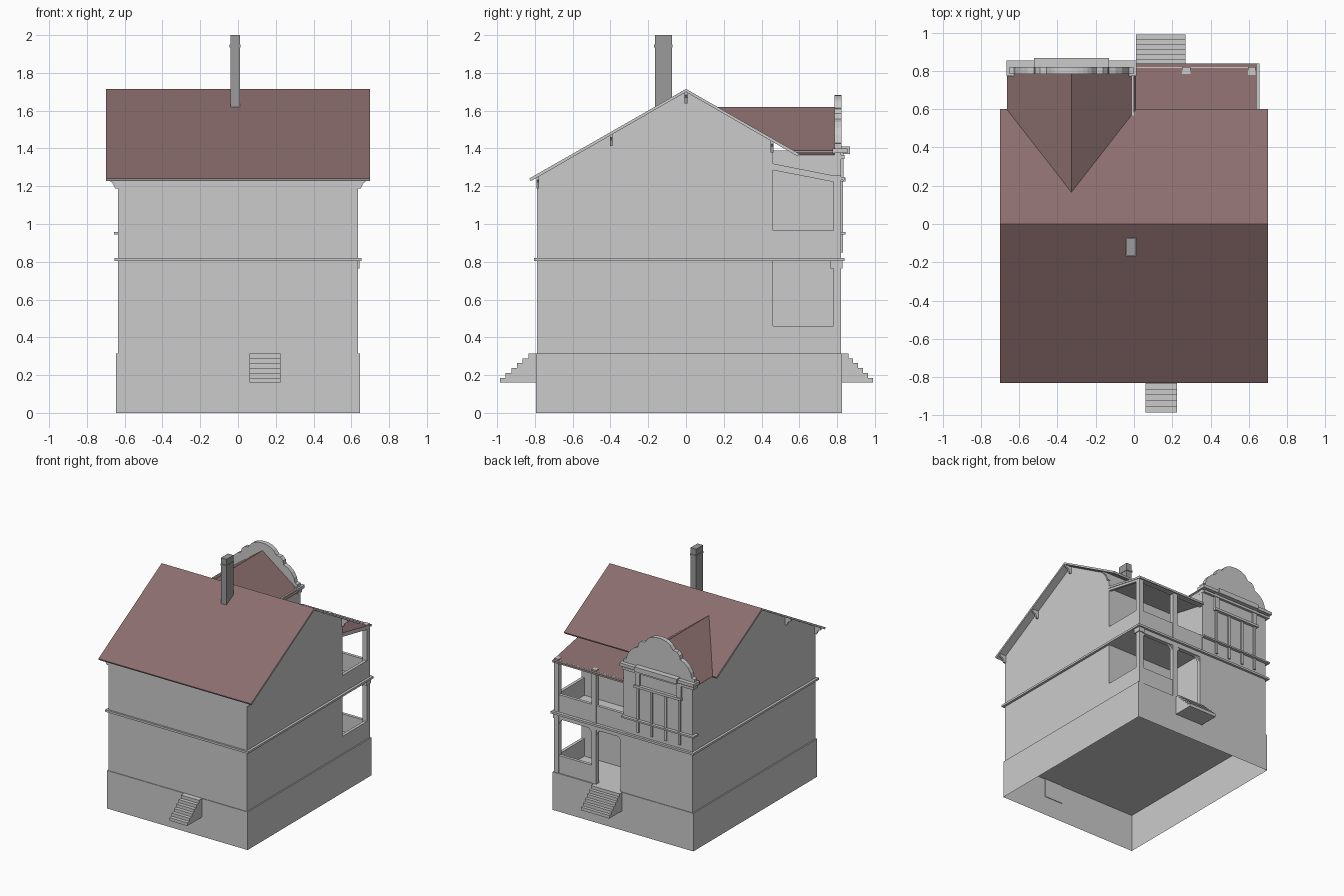
import bpy, bmesh, math

cube = bpy.data.objects.get("Cube")
if cube:
    bpy.data.objects.remove(cube, do_unlink=True)


def material(name, rgb):
    m = bpy.data.materials.new(name)
    m.use_nodes = True
    m.diffuse_color = (*rgb, 1)
    m.node_tree.nodes["Principled BSDF"].inputs["Base Color"].default_value = (*rgb, 1)
    return m


WALL = material("pale grey plaster", (0.60, 0.60, 0.60))
BRICK = material("chimney grey", (0.33, 0.33, 0.33))
ROOF = material("red brown roofing", (0.26, 0.155, 0.155))


def add(name, verts, faces, *mats):
    mesh = bpy.data.meshes.new(name)
    mesh.from_pydata(verts, [], faces)
    for m in mats:
        mesh.materials.append(m)
    ob = bpy.data.objects.new(name, mesh)
    bpy.context.collection.objects.link(ob)
    return ob


def prism(name, pts, axis, a, b, mat=WALL):
    """Extrude a 2D outline along an axis from a to b."""
    def place(p, t):
        return {"x": (t, *p), "y": (p[0], t, p[1]), "z": (*p, t)}[axis]
    n = len(pts)
    verts = [place(p, t) for t in (a, b) for p in pts]
    faces = [tuple(range(n)), tuple(range(n, 2 * n))]
    faces += [(i, (i + 1) % n, n + (i + 1) % n, n + i) for i in range(n)]
    ob = add(name, verts, faces, mat)
    bm = bmesh.new()
    bm.from_mesh(ob.data)
    bmesh.ops.recalc_face_normals(bm, faces=bm.faces)
    bm.to_mesh(ob.data)
    bm.free()
    return ob


def box(name, x0, x1, y0, y1, z0, z1, mat=WALL):
    return prism(name, [(x0, y0), (x1, y0), (x1, y1), (x0, y1)], "z", z0, z1, mat)


def roof(name, verts, faces, thick):
    """Coloured top skin with plaster rim and underside."""
    ob = add(name, verts, faces, ROOF, WALL)
    mod = ob.modifiers.new("thickness", "SOLIDIFY")
    mod.thickness = thick
    mod.offset = -1
    mod.material_offset = mod.material_offset_rim = 1
    return ob


FLOOR, BAND, W, BACK = 0.315, 0.82, 0.635, 0.82
RIDGE, SLOPE = 1.715, 0.572


def roof_z(y):
    return RIDGE - SLOPE * abs(y)


# Hollow plinth, open underneath
plinth = box("plinth", -0.645, 0.645, -0.795, 0.825, 0, FLOOR)
bm = bmesh.new()
bm.from_mesh(plinth.data)
bmesh.ops.delete(bm, geom=[f for f in bm.faces if f.calc_center_median().z < 0.01], context="FACES")
bm.to_mesh(plinth.data)
bm.free()

# Main house body, rear bay and storey band
body = [(-0.79, FLOOR), (0.46, FLOOR), (0.46, roof_z(0.46) - 0.015),
        (0, RIDGE - 0.015), (-0.79, roof_z(0.79) - 0.015)]
prism("house_body", body, "x", -W, W)
box("rear_bay", -W, 0, 0.44, BACK, FLOOR, 1.39)
box("storey_band", -0.655, 0.655, -0.805, 0.84, 0.803, BAND)

# Main roof
e0, e1 = -0.83, 0.6
roof("main_roof", [(x, y, roof_z(y)) for y in (e0, 0, e1) for x in (-0.7, 0.7)],
     [(0, 1, 3, 2), (2, 3, 5, 4)], 0.016)

# Cross roof over the rear bay, meeting the main roof in two valleys
CX, HALF, CZ = -0.327, 0.338, 1.62
start = (RIDGE - CZ) / SLOPE
low = roof_z(e1)
roof("cross_roof", [(CX, start, CZ), (CX, 0.785, CZ),
                    (CX + HALF, e1, low), (CX + HALF, 0.785, low),
                    (CX - HALF, e1, low), (CX - HALF, 0.785, low)],
     [(0, 2, 3, 1), (0, 1, 5, 4)], 0.008)

# Lean-to roof over the porch
roof("porch_roof", [(0, 0.46, 1.32), (0.64, 0.46, 1.32), (0.64, 0.84, 1.245), (0, 0.84, 1.245)],
     [(0, 1, 2, 3)], 0.015)

# Purlin brackets under the gable overhangs
for side, s in (("left", 1), ("right", -1)):
    for i, y in enumerate((-0.785, -0.395, 0, 0.455)):
        t = roof_z(y) - 0.012
        prism(f"gable_bracket_{side}_{i}",
              [(s * 0.63, t), (s * 0.69, t), (s * 0.69, t - 0.02),
               (s * 0.665, t - 0.035), (s * 0.65, t - 0.065), (s * 0.63, t - 0.065)],
              "y", y - 0.007, y + 0.007)

# Chimney with a thin collar
box("chimney", -0.04, 0.01, -0.165, -0.075, 1.6, 2.0, BRICK)
box("chimney_collar", -0.044, 0.014, -0.169, -0.071, 1.935, 1.95, BRICK)


# Flights of steps
def stairs(name, x0, x1, y_wall, y_end, steps=6, z0=0.16):
    pts = [(y_wall, z0), (y_end, z0)]
    run, rise = (y_wall - y_end) / (steps + 0.5), (FLOOR - z0) / steps
    for i in range(steps):
        y = y_end + run * i
        pts += [(y, z0 + rise * (i + 1)), (y + run, z0 + rise * (i + 1))]
    pts[-1] = (y_wall, FLOOR)
    prism(name, pts, "x", x0, x1)


stairs("front_steps", 0.06, 0.225, -0.79, -0.985)
stairs("rear_steps", 0.01, 0.27, 0.82, 0.99)

# Porch posts, parapets and beams on both storeys
for name, z0, z1 in (("lower", FLOOR, 0.805), ("upper", BAND, 1.26)):
    box(f"{name}_corner_post", 0.595, W, 0.78, BACK, z0, z1)
    box(f"{name}_middle_post", 0.25, 0.295, 0.785, BACK, z0, z1)
    box(f"{name}_side_parapet", 0.61, W, 0.46, 0.79, z0, z0 + 0.145)
    box(f"{name}_rear_parapet", 0.27 if name == "lower" else 0, 0.6, 0.79, 0.815, z0, z0 + 0.145)
box("lower_rear_beam", 0, W, 0.785, BACK, 0.765, 0.805)
box("lower_wall_post", 0, 0.025, 0.785, BACK, FLOOR, 0.805)
box("upper_rear_beam", 0, W, 0.79, BACK, 1.225, 1.25)
prism("upper_side_beam", [(0.46, 1.285), (0.82, 1.215), (0.82, 1.245), (0.46, 1.31)], "x", 0.615, W)
box("post_capital", 0.59, 0.642, 0.765, 0.828, 0.765, 0.803)

# Curved corners of the lower porch openings
for i, (x, s) in enumerate(((0.025, 1), (0.25, -1), (0.295, 1), (0.595, -1))):
    arc = [(x + s * 0.06 * (1 - math.sin(a)), 0.77 - 0.06 * (1 - math.cos(a)))
           for a in (k * math.pi / 12 for k in range(7))]
    prism(f"arch_corner_{i}", [(x, 0.77)] + arc, "y", 0.79, 0.815)

# Mouldings of the rear bay: (name, half width, back y, bottom, top)
for name, h, y, z0, z1 in (("bay_sill", 0.33, 0.845, 0.945, 0.958),
                           ("bay_window_head", 0.215, 0.845, 1.225, 1.245),
                           ("bay_lower_cornice", 0.328, 0.84, 1.345, 1.365),
                           ("bay_cornice", 0.34, 0.855, 1.375, 1.40),
                           ("bay_centre_cornice", 0.195, 0.868, 1.37, 1.41)):
    box(name, CX - h, CX + h, 0.775, y, z0, z1)
for i, off in enumerate((-0.19, -0.065, 0.065, 0.19)):
    box(f"bay_window_strip_{i}", CX + off - 0.01, CX + off + 0.01, 0.81, 0.832, 0.85, 1.23)
for i, off in enumerate((-0.19, 0.19)):
    box(f"bay_pilaster_{i}", CX + off - 0.02, CX + off + 0.02, 0.81, 0.835, 1.24, 1.38)

# Scrolled parapet gable
half = [(0.325, 1.39), (0.325, 1.425), (0.30, 1.43), (0.29, 1.47), (0.265, 1.51),
        (0.23, 1.54), (0.195, 1.555), (0.19, 1.585), (0.165, 1.61), (0.13, 1.615)]
half += [(0.12 * math.cos(a), 1.615 + 0.068 * math.sin(a))
         for a in (k * math.pi / 12 for k in range(1, 7))]
outline = [(CX + x, z) for x, z in half] + [(CX - x, z) for x, z in reversed(half[:-1])]
prism("scrolled_gable", outline, "y", 0.785, 0.822)
